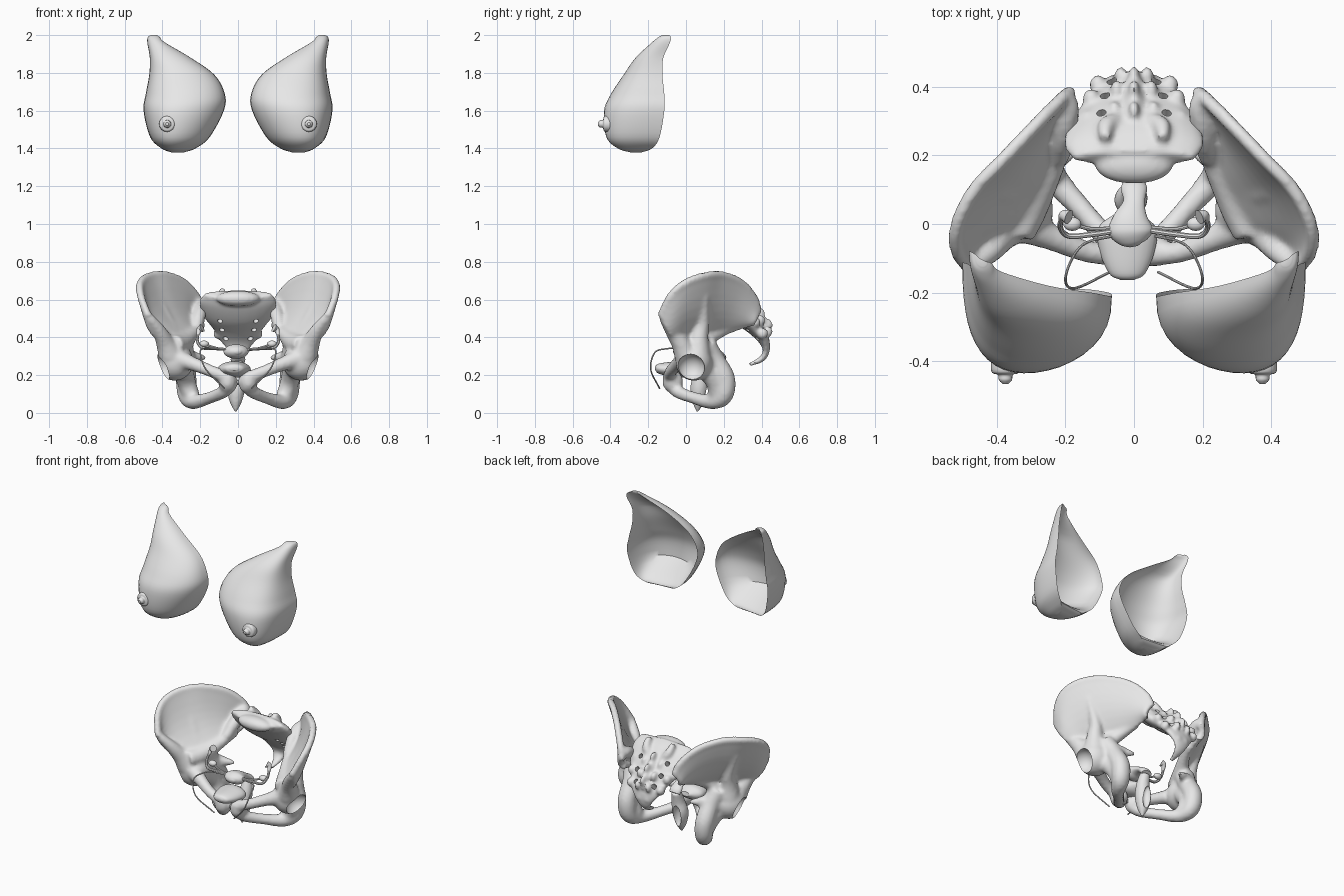
import bpy, bmesh
from math import sin, cos, pi
from mathutils import Vector, Quaternion, Matrix

if "Cube" in bpy.data.objects:
    bpy.data.objects.remove(bpy.data.objects["Cube"])

grey = bpy.data.materials.new("plain_grey")
grey.use_nodes = True
grey.diffuse_color = (.8, .8, .8, 1)
grey.node_tree.nodes["Principled BSDF"].inputs["Base Color"].default_value = (.8, .8, .8, 1)
parts = []


def make_object(name, bm):
    bmesh.ops.recalc_face_normals(bm, faces=bm.faces)
    mesh = bpy.data.meshes.new(name)
    bm.to_mesh(mesh)
    bm.free()
    mesh.materials.append(grey)
    ob = bpy.data.objects.new(name, mesh)
    bpy.context.collection.objects.link(ob)
    parts.append(ob)
    return ob


def select(objects):
    bpy.ops.object.select_all(action='DESELECT')
    for ob in objects:
        ob.select_set(True)
    bpy.context.view_layer.objects.active = objects[0]


def spline(rows, steps=5):
    """Smooth interpolation through rows of numbers."""
    rows = [Vector(r) for r in rows]
    ends = [rows[0] * 2 - rows[1]] + rows + [rows[-1] * 2 - rows[-2]]
    result = []
    for a, b, c, d in zip(ends, ends[1:], ends[2:], ends[3:]):
        for i in range(steps):
            t = i / steps
            result.append(b + (c - a) * (t / 2) + (a - b * 2.5 + c * 2 - d / 2) * t ** 2
                          + (b * 3 - a - c * 3 + d) * (t ** 3 / 2))
    return result + [rows[-1]]


def skin(bm, rings, closed=True):
    grid = [[bm.verts.new(p) for p in ring] for ring in rings]
    count = len(grid[0])
    for low, high in zip(grid, grid[1:]):
        for i in range(count if closed else count - 1):
            j = (i + 1) % count
            bm.faces.new((low[i], low[j], high[j], high[i]))
    if closed:
        bm.faces.new(grid[0])
        bm.faces.new(grid[-1])


def loft(name, rings):
    bm = bmesh.new()
    skin(bm, rings)
    return make_object(name, bm)


def tube(name, rows, side=1, sides=16, widen=1):
    """Tube through rows of x, y, z, radius, optionally widened sideways."""
    rows = spline(rows)
    centres = [Vector((r[0] * side, r[1], r[2])) for r in rows]
    turn, last, rings = Quaternion(), Vector((0, 0, 1)), []
    for i, centre in enumerate(centres):
        along = (centres[min(i + 1, len(rows) - 1)] - centres[max(i - 1, 0)]).normalized()
        turn = last.rotation_difference(along) @ turn
        last = along
        radius = max(rows[i][3], .002)
        offsets = [turn @ Vector((cos(a) * radius, sin(a) * radius, 0))
                   for a in (2 * pi * k / sides for k in range(sides))]
        rings.append([centre + Vector((o.x * widen, o.y, o.z)) for o in offsets])
    return loft(name, rings)


def wire(name, points, side, radius=.006):
    return tube(name, [(*p, radius) for p in points], side, 8)


def ball(name, centre, size):
    bm = bmesh.new()
    bmesh.ops.create_uvsphere(bm, u_segments=28, v_segments=18, radius=1)
    bm.transform(Matrix.Translation(centre) @ Matrix.Diagonal((*size, 1)))
    return make_object(name, bm)


def fuse(name, pieces, cutters, voxel, mirror=False):
    """Merge pieces into one organic body, then hollow it with the cutters."""
    select(pieces)
    bpy.ops.object.convert(target='MESH')
    bpy.ops.object.join()
    body = bpy.context.view_layer.objects.active
    body.name = name
    for piece in pieces[1:]:
        parts.remove(piece)
    if mirror:
        body.modifiers.new("mirror", 'MIRROR').use_mirror_merge = False
    remesh = body.modifiers.new("remesh", 'REMESH')
    remesh.mode, remesh.voxel_size = 'VOXEL', voxel
    relax = body.modifiers.new("relax", 'SMOOTH')
    relax.factor, relax.iterations = .5, 6
    for cutter in cutters:
        cutter.hide_render = True
        cut = body.modifiers.new("cut", 'BOOLEAN')
        cut.operation, cut.object = 'DIFFERENCE', cutter
    select([body])
    bpy.ops.object.convert(target='MESH')
    for cutter in cutters:
        parts.remove(cutter)
        bpy.data.objects.remove(cutter)
    return body


# Breasts: height, inner x, outer x, inner rim y, outer rim y, front y
slices = spline([
    (1.378, .29, .35, -.25, -.24, -.29), (1.4, .225, .405, -.2, -.18, -.36),
    (1.46, .15, .465, -.19, -.14, -.42), (1.6, .075, .5, -.2, -.115, -.43),
    (1.69, .07, .488, -.21, -.115, -.39), (1.79, .125, .47, -.2, -.125, -.325),
    (1.88, .25, .467, -.18, -.12, -.262), (1.96, .385, .48, -.14, -.085, -.175),
    (1.99, .415, .477, -.115, -.08, -.14), (2, .43, .46, -.11, -.09, -.12)])


def breast_ring(row, side, count=22):
    z, inner, outer, back_in, back_out, front = row
    half, depth = (outer - inner) / 2, front - (back_in + back_out) / 2
    hollow = .75 * min(1, max(0, (z - 1.4) * 9), max(0, (2 - z) * 9))
    ring = []
    for i in range(2 * count):
        a = pi * i / count
        bulge = abs(sin(a))
        x = (inner + outer) / 2 - half * cos(a) + .3 * half * bulge ** 2
        rim = back_in + (back_out - back_in) * (1 - cos(a)) / 2
        push = hollow * bulge if i > count else bulge ** .8
        ring.append((side * x, rim + depth * push, z))
    return ring


for side, label in ((1, "left"), (-1, "right")):
    loft(label + "_breast", [breast_ring(row, side) for row in slices])
    tube(label + "_nipple", [(.375, -.38, 1.53, .042), (.375, -.43, 1.53, .041),
                             (.375, -.44, 1.53, .022), (.375, -.455, 1.53, .019),
                             (.375, -.467, 1.53, .008)], side)

# Hip bones: wing between crest and brim, then thick struts, fused and mirrored
crest = spline([(.475, -.135, .51), (.515, -.08, .62), (.515, 0, .69), (.465, .1, .725),
                (.38, .19, .73), (.285, .29, .69), (.215, .36, .61), (.185, .385, .53)])
brim = spline([(.38, -.06, .38), (.35, -.03, .36), (.3, .01, .36), (.26, .07, .37),
               (.235, .14, .4), (.215, .2, .42), (.195, .28, .45), (.185, .355, .48)])
wing_mesh = bmesh.new()
skin(wing_mesh, [[low.lerp(high, k / 8) + Vector((.025, 0, -.02)) * sin(pi * k / 8)
                  for k in range(9)] for low, high in zip(brim, crest)], closed=False)
wing = make_object("wing", wing_mesh)
thick = wing.modifiers.new("thick", 'SOLIDIFY')
thick.thickness, thick.offset = .036, 0
struts = [
    tube("crest", [(*p, .021) for p in crest[::5]]),
    tube("brim", [(.34, -.03, .36, .05), (.3, .06, .37, .055),
                  (.24, .16, .42, .035), (.2, .26, .47, .03)]),
    tube("front_pillar", [(.36, 0, .31, .065), (.385, -.03, .37, .05),
                          (.42, -.08, .44, .035), (.47, -.125, .51, .022)]),
    tube("outer_pillar", [(.35, .06, .31, .07), (.355, .07, .4, .05),
                          (.37, .09, .48, .035), (.43, .1, .62, .018)]),
    tube("rear_mass", [(.22, .19, .45, .03), (.205, .26, .52, .036),
                       (.195, .33, .56, .036), (.19, .37, .57, .025)]),
    tube("ischium", [(.3, .1, .36, .06), (.28, .15, .28, .055), (.275, .205, .18, .056),
                     (.265, .195, .09, .052), (.23, .13, .06, .04), (.15, .04, .08, .032),
                     (.08, -.04, .11, .034), (.035, -.08, .15, .036)]),
    tube("ischium_front", [(.3, .08, .26, .06), (.275, .15, .17, .05),
                           (.25, .16, .1, .046), (.23, .13, .065, .035)]),
    tube("pubis", [(.33, 0, .29, .055), (.24, -.04, .26, .038),
                   (.14, -.08, .22, .032), (.04, -.09, .18, .036)]),
    ball("pubic_plate", (.055, -.07, .165), (.05, .055, .06)),
    tube("spine", [(.25, .17, .3, .035), (.17, .21, .29, .012)]),
    ball("socket", (.335, .042, .27), (.1, .098, .1))]
sockets = [ball("socket_cutter", (side * .41, .025, .238), (.074, .074, .074))
           for side in (1, -1)]
fuse("hip_bones", [wing] + struts, sockets, .011, mirror=True)

# Sacrum and tailbone: y, z, half width, half thickness
spine = spline([(.19, .63, .18, .03), (.235, .585, .205, .05), (.3, .515, .185, .055),
                (.365, .45, .135, .042), (.41, .39, .1, .03), (.425, .33, .055, .018),
                (.4, .285, .03, .016), (.335, .255, .012, .01)])
rings = []
for i, (y, z, width, depth) in enumerate(spine):
    ahead, behind = spine[min(i + 1, len(spine) - 1)], spine[max(i - 1, 0)]
    across = Vector((0, behind[1] - ahead[1], ahead[0] - behind[0])).normalized()
    rings.append([Vector((width * cos(a), y, z)) + across * depth * sin(a)
                  for a in (2 * pi * k / 24 for k in range(24))])
bony = [loft("sacrum_body", rings), ball("promontory", (0, .172, .605), (.115, .055, .042)),
        tube("middle_ridge", [(0, .29, .58, .02), (0, .35, .535, .026),
                              (0, .41, .48, .024), (0, .43, .41, .018)])]
holes = []
for y, z, x in ((.3, .53, .095), (.36, .48, .085), (.4, .42, .065)):
    bony.append(ball("ridge_knob", (0, y + .03, z + .045), (.016, .03, .035)))
    for side in (1, -1):
        bony.append(ball("side_knob", (side * x * .6, y + .03, z + .01), (.018, .03, .03)))
        bony.append(ball("edge_knob", (side * (x + .04), y + .005, z), (.025, .03, .03)))
        holes.append(tube("hole", [(x, y - .1, z - .12, .014), (x, y + .1, z + .12, .014)], side))
for side in (1, -1):
    bony.append(tube("joint_horn", [(.05, .3, .56, .028), (.08, .285, .61, .026),
                                    (.085, .25, .655, .016)], side))
    bony.append(ball("tail_knob", (side * .025, .425, .35), (.018, .025, .018)))
fuse("sacrum", bony, holes, .009)

# Soft organs along the middle
tube("uterus", [(0, -.065, .322, .008), (-.005, -.05, .324, .026), (-.01, -.02, .325, .038),
                (-.01, .02, .325, .029), (0, .065, .31, .018), (0, .1, .285, .022),
                (0, .115, .265, .02)], sides=24, widen=1.75)
tube("bladder", [(-.02, -.163, .235, .01), (-.02, -.145, .235, .026), (-.02, -.08, .23, .04),
                 (-.02, -.01, .23, .042), (-.02, .035, .235, .014)], sides=24, widen=2)
canal = tube("birth_canal", [(-.012, .06, .003, .004), (-.012, .065, .06, .033),
                             (-.01, .07, .13, .048), (0, .08, .2, .04), (0, .1, .27, .03)])
opening = ball("opening_cutter", (-.01, .115, .11), (.028, .04, .075))
fuse("birth_canal", [canal], [opening], .007)

# Paired ducts, ovaries and ligaments
for side, label in ((1, "left"), (-1, "right")):
    wire(label + "_uterine_tube", [(.05, -.02, .335), (.12, -.03, .34), (.19, -.035, .345),
                                   (.215, -.01, .38), (.21, .02, .43)], side, .008)
    tube(label + "_funnel", [(.213, .01, .41, .008), (.205, .025, .44, .015),
                             (.19, .02, .45, .022)], side)
    ball(label + "_ovary", (side * .18, 0, .365), (.026, .02, .018))
    wire(label + "_ovary_ligament", [(.05, -.01, .33), (.12, -.015, .345), (.18, 0, .365)], side)
    wire(label + "_round_ligament", [(.06, -.035, .335), (.14, -.055, .34), (.18, -.1, .34),
                                     (.2, -.165, .32), (.17, -.187, .23),
                                     (.07, -.14, .13)], side, .004)

select(parts)
bpy.ops.object.shade_smooth_by_angle(angle=.7)
